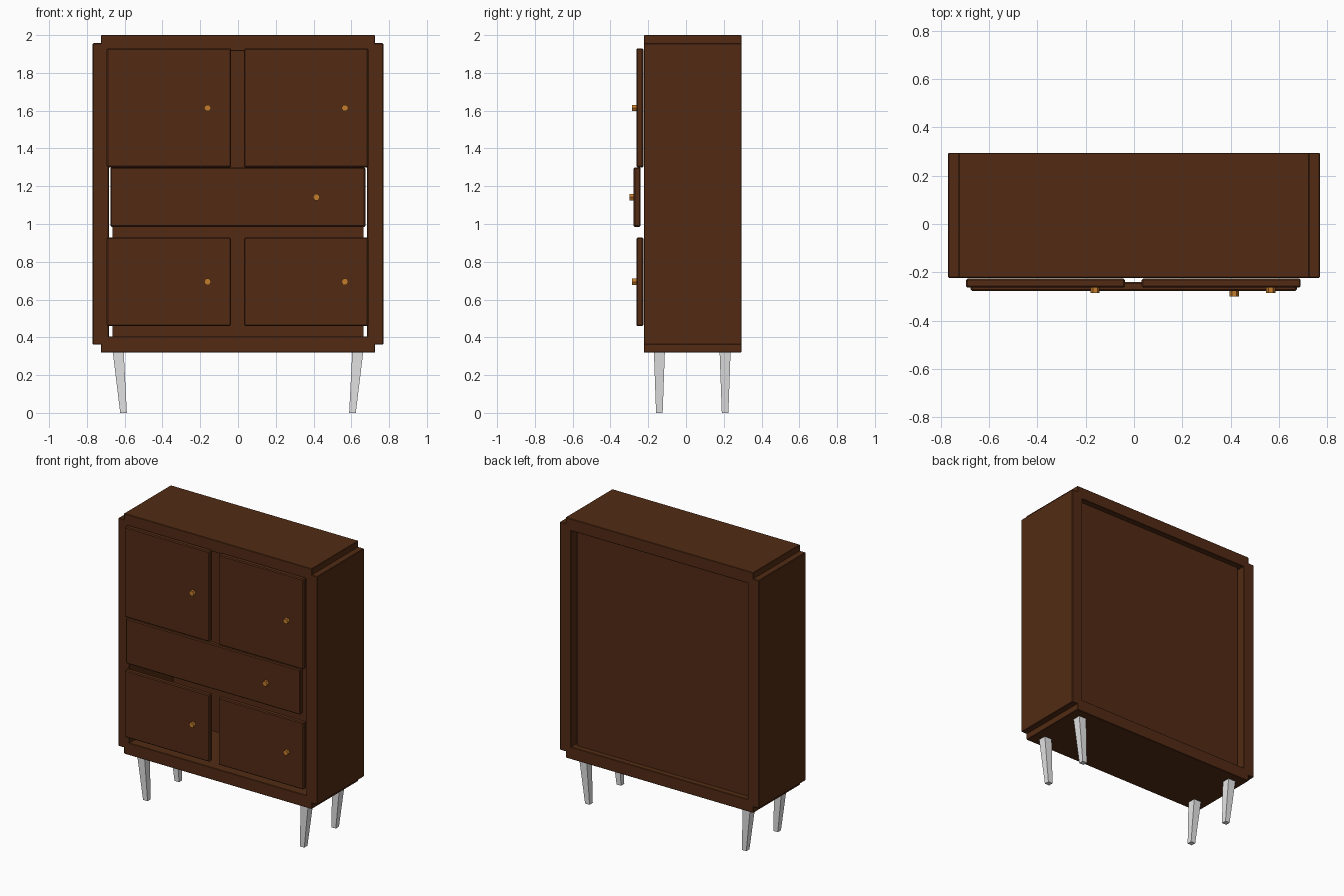
import bpy, bmesh
from math import radians
from mathutils import Matrix

default = bpy.data.objects.get("Cube")
if default:
    bpy.data.objects.remove(default, do_unlink=True)


def material(name, rgb):
    mat = bpy.data.materials.new(name)
    mat.use_nodes = True
    mat.diffuse_color = (*rgb, 1)
    mat.node_tree.nodes["Principled BSDF"].inputs["Base Color"].default_value = (*rgb, 1)
    return mat


wood = material("dark_wood", (0.085, 0.024, 0.007))
brass = material("brass", (0.55, 0.2, 0.025))
metal = material("light_grey", (0.78, 0.78, 0.78))


def finish(name, bm, mat, bevel=0):
    bmesh.ops.recalc_face_normals(bm, faces=bm.faces)
    mesh = bpy.data.meshes.new(name)
    bm.to_mesh(mesh)
    bm.free()
    mesh.materials.append(mat)
    obj = bpy.data.objects.new(name, mesh)
    bpy.context.collection.objects.link(obj)
    if bevel:
        mod = obj.modifiers.new("soft_edges", "BEVEL")
        mod.width = bevel
        mod.segments = 1
    return obj


def box(name, x, y, z, bevel=0):
    """Box from (min, max) ranges along each axis."""
    bm = bmesh.new()
    bmesh.ops.create_cube(bm, size=1)
    for v in bm.verts:
        v.co = [r[0] if c < 0 else r[1] for c, r in zip(v.co, (x, y, z))]
    return finish(name, bm, wood, bevel)


def knob(name, x, front, z):
    """Short six-sided knob standing out from a door or drawer face."""
    bm = bmesh.new()
    bmesh.ops.create_cone(bm, cap_ends=True, segments=6, radius1=0.019,
                          radius2=0.019, depth=0.028,
                          matrix=Matrix.Rotation(radians(30), 4, "Z"))
    bmesh.ops.transform(bm, verts=bm.verts,
                        matrix=Matrix.Translation((x, front - 0.008, z))
                        @ Matrix.Rotation(radians(90), 4, "X"))
    # Turn the hexagon so that two corners lie on the horizontal
    if max(v.co.x for v in bm.verts) - x < 0.018:
        bmesh.ops.rotate(bm, verts=bm.verts, cent=(x, front, z),
                         matrix=Matrix.Rotation(radians(30), 3, "Y"))
    return finish(name, bm, brass)


# Open case: side panels with narrower top and bottom panels between them
depth = (-0.223, 0.294)
for side, s in (("right", -1), ("left", 1)):
    box(side + "_side_panel", sorted((s * 0.684, s * 0.769)), depth, (0.363, 1.957), 0.003)
box("top_panel", (-0.726, 0.726), depth, (1.916, 2.0), 0.003)
box("bottom_panel", (-0.726, 0.726), depth, (0.32, 0.405), 0.003)
box("back_panel", (-0.664, 0.664), (0.232, 0.254), (0.4, 1.92))

# Doors, upper and lower pairs
for row, z, knob_z in (("upper", (1.3, 1.93), 1.614), ("lower", (0.46, 0.928), 0.694)):
    for side, cx in (("right", -0.366), ("left", 0.361)):
        name = f"{row}_{side}_door"
        box(name, (cx - 0.329, cx + 0.329), (-0.263, -0.226), z, 0.006)
        knob(name + "_knob", cx + 0.205, -0.263, knob_z)

# Drawer front
box("drawer_front", (-0.676, 0.674), (-0.277, -0.241), (0.985, 1.3), 0.006)
knob("drawer_knob", 0.415, -0.277, 1.142)

# Tapered legs leaning inwards towards the floor
for end, y in (("front", -0.141), ("back", 0.207)):
    for side, s in (("right", -1), ("left", 1)):
        bm = bmesh.new()
        bmesh.ops.create_cube(bm, size=2)
        for v in bm.verts:
            high = v.co.z > 0
            half = 0.029 if high else 0.0175
            v.co = (s * (0.634 if high else 0.606) + v.co.x * half,
                    y + v.co.y * half, 0.322 if high else 0)
        finish(f"{end}_{side}_leg", bm, metal)
